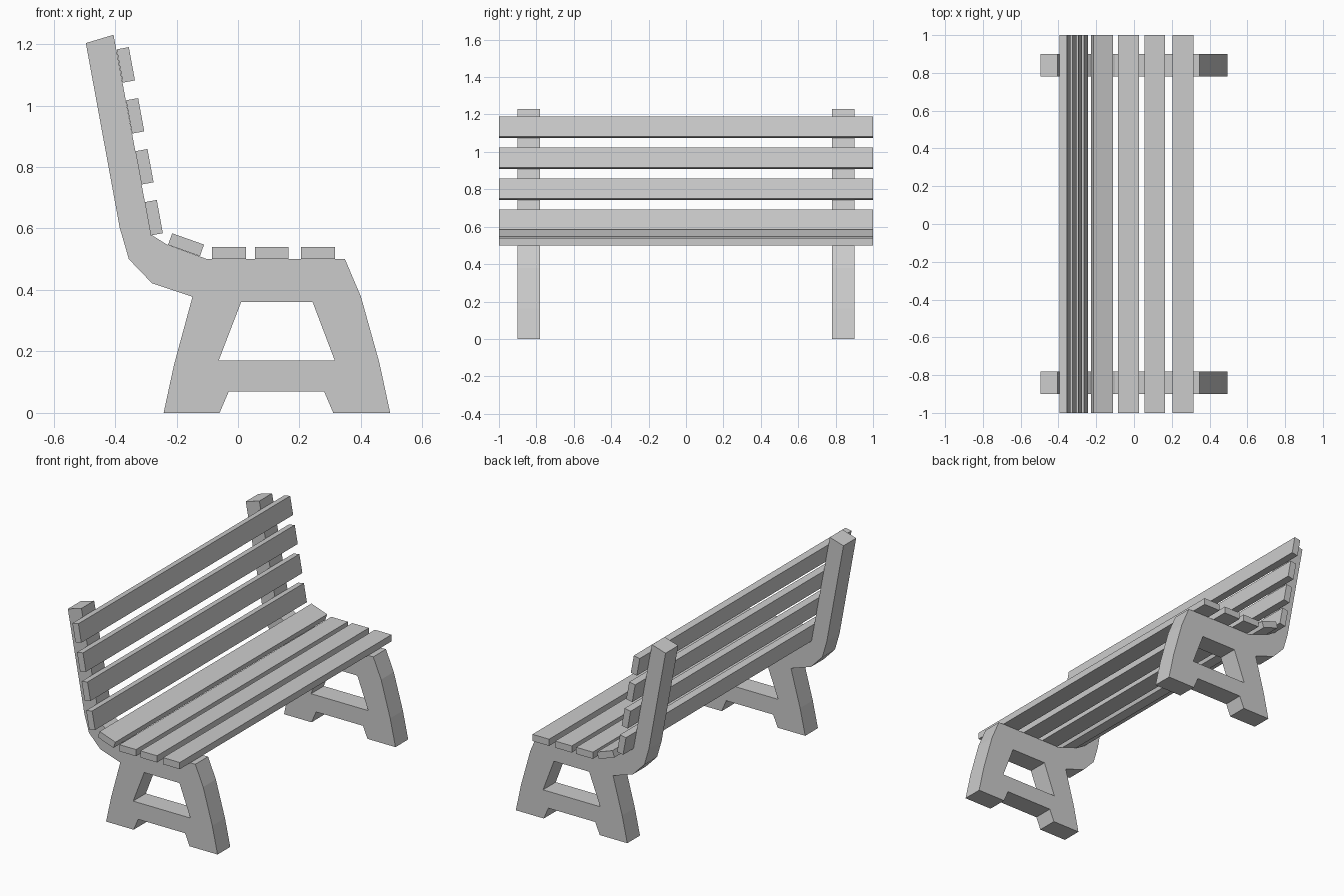
import bpy, bmesh, math
from mathutils import Matrix

if "Cube" in bpy.data.objects:
    bpy.data.objects.remove(bpy.data.objects["Cube"])

# Side frame profile (x, z) and its opening
OUTLINE = [(-0.495, 1.203), (-0.405, 1.23), (-0.283, 0.58), (-0.232, 0.548),
           (-0.10, 0.50), (0.348, 0.50), (0.40, 0.378), (0.46, 0.163),
           (0.495, 0), (0.31, 0), (0.28, 0.07), (-0.03, 0.07), (-0.06, 0),
           (-0.242, 0), (-0.208, 0.157), (-0.148, 0.378), (-0.28, 0.422),
           (-0.355, 0.50), (-0.385, 0.603)]
OPENING = [(0.01, 0.36), (0.243, 0.36), (0.315, 0.17), (-0.063, 0.17)]


def add_object(name, bm):
    bmesh.ops.recalc_face_normals(bm, faces=bm.faces)
    mesh = bpy.data.meshes.new(name)
    bm.to_mesh(mesh)
    bm.free()
    obj = bpy.data.objects.new(name, mesh)
    bpy.context.collection.objects.link(obj)
    return obj


def side_frame(name, y, thickness=0.12):
    bm = bmesh.new()
    edges = []
    for loop in (OUTLINE, OPENING):
        vs = [bm.verts.new((x, y, z)) for x, z in loop]
        edges += [bm.edges.new((v, vs[i - 1])) for i, v in enumerate(vs)]
    bmesh.ops.triangle_fill(bm, edges=edges, use_beauty=True, normal=(0, -1, 0))
    ext = bmesh.ops.extrude_face_region(bm, geom=bm.faces[:], use_keep_orig=True)
    moved = [g for g in ext["geom"] if isinstance(g, bmesh.types.BMVert)]
    bmesh.ops.translate(bm, verts=moved, vec=(0, thickness, 0))
    return add_object(name, bm)


def slat(name, x, z, tilt=0, width=0.11, thickness=0.04):
    bm = bmesh.new()
    bmesh.ops.create_cube(bm, size=1, matrix=Matrix.Diagonal((width, 2, thickness, 1)))
    obj = add_object(name, bm)
    obj.location = (x, 0, z)
    obj.rotation_euler.y = math.radians(tilt)


# Two side frames
side_frame("side_frame_near", -0.90)
side_frame("side_frame_far", 0.78)

# Seat slats: three flat, one tilted at the rear
for i, x in enumerate((0.26, 0.11, -0.029)):
    slat(f"seat_slat_{i + 1}", x, 0.52)
slat("seat_slat_rear", -0.169, 0.547, 19.5)

# Backrest slats follow the leaning uprights
for i in range(4):
    slat(f"back_slat_{i + 1}", -0.274 - 0.0303 * i, 0.635 + 0.1657 * i, 79.6)
